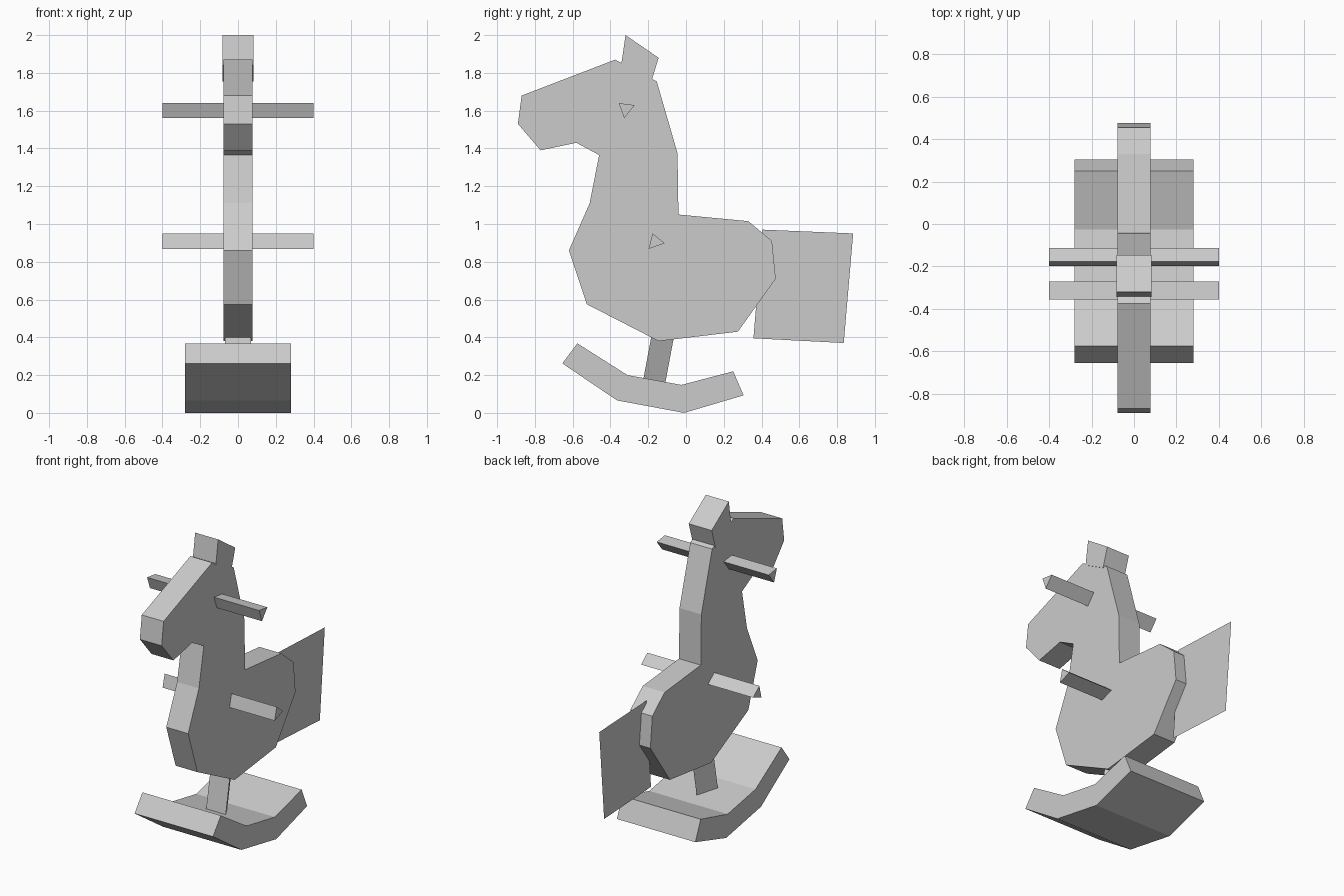
import bpy, bmesh

if "Cube" in bpy.data.objects:
    bpy.data.objects.remove(bpy.data.objects["Cube"])

grey = bpy.data.materials.new("light grey")
grey.diffuse_color = (0.6, 0.6, 0.6, 1)
grey.use_nodes = True
grey.node_tree.nodes["Principled BSDF"].inputs["Base Color"].default_value = grey.diffuse_color


def finish(name, bm):
    bmesh.ops.recalc_face_normals(bm, faces=bm.faces)
    mesh = bpy.data.meshes.new(name)
    bm.to_mesh(mesh)
    bm.free()
    mesh.materials.append(grey)
    obj = bpy.data.objects.new(name, mesh)
    bpy.context.collection.objects.link(obj)
    return obj


def slab(name, profile, half):
    """Side profile (y, z) extruded across x; half = 0 leaves a flat sheet."""
    bm = bmesh.new()
    face = bm.faces.new([bm.verts.new((-half, y, z)) for y, z in profile])
    if half:
        ext = bmesh.ops.extrude_face_region(bm, geom=[face])
        verts = [v for v in ext["geom"] if isinstance(v, bmesh.types.BMVert)]
        bmesh.ops.translate(bm, verts=verts, vec=(2 * half, 0, 0))
    return finish(name, bm)


# Head, neck and body in one silhouette
slab("body", [
    (-0.87, 1.68), (-0.89, 1.53), (-0.77, 1.39), (-0.58, 1.43), (-0.46, 1.365),
    (-0.51, 1.11), (-0.62, 0.86), (-0.525, 0.575), (-0.145, 0.38), (0.275, 0.43),
    (0.475, 0.71), (0.455, 0.91), (0.33, 1.015), (-0.04, 1.05), (-0.045, 1.375),
    (-0.155, 1.755), (-0.375, 1.87)], 0.078)

# Ear block on top of the head
slab("ear", [(-0.32, 2.0), (-0.145, 1.88), (-0.183, 1.755), (-0.343, 1.843)], 0.082)

# Flat tail sheet
slab("tail", [(0.405, 0.97), (0.885, 0.95), (0.835, 0.37), (0.357, 0.395)], 0)

# Wide curved rocker
slab("rocker", [
    (-0.575, 0.368), (-0.655, 0.262), (-0.365, 0.066), (-0.01, 0.0),
    (0.305, 0.093), (0.25, 0.22), (-0.025, 0.148), (-0.31, 0.2)], 0.28)

# Three-sided hand and foot pegs
slab("hand_peg", [(-0.356, 1.64), (-0.272, 1.629), (-0.327, 1.56)], 0.4)
slab("foot_peg", [(-0.177, 0.95), (-0.113, 0.898), (-0.198, 0.868)], 0.4)

# Leaning three-sided post, flat side to the front
bm = bmesh.new()
rings = []
for front, z in ((-0.235, 0.13), (-0.173, 0.46)):
    rings.append([bm.verts.new(p) for p in (
        (-0.07, front, z), (0.07, front, z), (0, front + 0.12, z))])
    bm.faces.new(rings[-1])
for i in range(3):
    j = (i + 1) % 3
    bm.faces.new((rings[0][i], rings[0][j], rings[1][j], rings[1][i]))
finish("post", bm)
